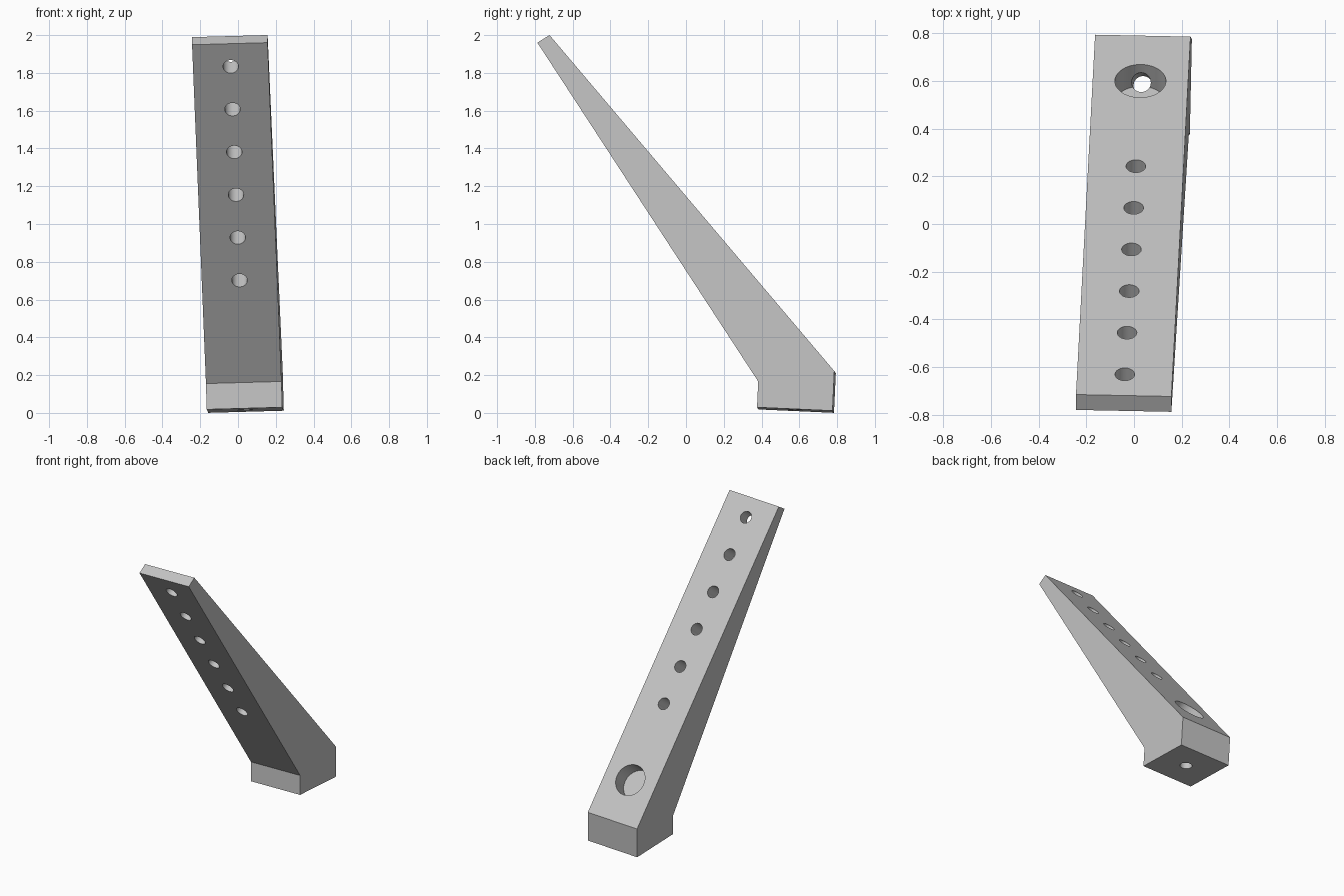
import bpy, bmesh, math
from mathutils import Matrix, Vector, Euler

if "Cube" in bpy.data.objects:
    bpy.data.objects.remove(bpy.data.objects["Cube"], do_unlink=True)

WIDTH = 0.4
HOLE_RADIUS = 0.041

grey = bpy.data.materials.new("plain grey")
grey.use_nodes = True
colour = (0.55, 0.55, 0.55, 1)
grey.diffuse_color = colour
grey.node_tree.nodes["Principled BSDF"].inputs["Base Color"].default_value = colour


def make_object(name, bm):
    mesh = bpy.data.meshes.new(name)
    bmesh.ops.recalc_face_normals(bm, faces=bm.faces)
    bm.to_mesh(mesh)
    bm.free()
    mesh.materials.append(grey)
    obj = bpy.data.objects.new(name, mesh)
    bpy.context.collection.objects.link(obj)
    return obj


def drill(target, centre, direction, radius, start, end):
    """Cut a round hole running from start to end along a direction through centre."""
    axis = Vector(direction).normalized()
    place = (Matrix.Translation(Vector(centre) + axis * (start + end) / 2)
             @ axis.to_track_quat("Z", "Y").to_matrix().to_4x4())
    bm = bmesh.new()
    bmesh.ops.create_cone(bm, cap_ends=True, segments=48, radius1=radius,
                          radius2=radius, depth=end - start, matrix=place)
    cutter = make_object("hole_cutter", bm)
    cutter.hide_render = True
    mod = target.modifiers.new("hole", "BOOLEAN")
    mod.operation = "DIFFERENCE"
    mod.solver = "EXACT"
    mod.object = cutter
    bpy.context.view_layer.objects.active = target
    bpy.ops.object.modifier_apply(modifier=mod.name)
    bpy.data.objects.remove(cutter, do_unlink=True)


# Bracket body: side profile (y, z) extruded across the width
profile = [(0, 0), (0.4, 0), (0.4, 0.21), (-1.1875, 1.92), (-1.25, 1.877), (0, 0.137)]
bm = bmesh.new()
side = bm.faces.new([bm.verts.new((-WIDTH / 2, y, z)) for y, z in profile])
extruded = bmesh.ops.extrude_face_region(bm, geom=[side])
bmesh.ops.translate(bm, vec=(WIDTH, 0, 0),
                    verts=[v for v in extruded["geom"] if isinstance(v, bmesh.types.BMVert)])
bracket = make_object("angled_bracket", bm)

# Row of six holes through the arm
first, last = Vector((0, -0.277, 0.745)), Vector((0, -1.130, 1.789))
tilt = math.radians(40)
for i in range(6):
    drill(bracket, first.lerp(last, i / 5), (0, math.cos(tilt), math.sin(tilt)),
          HOLE_RADIUS, -0.4, 0.4)

# Wide recess square to the sloping back, and a bolt hole down through the foot
back_slope = Vector((0, -1.5875, 1.71))
back_normal = (0, back_slope.z, -back_slope.y)
drill(bracket, (0, 0.2, 0.425), back_normal, 0.107, -0.12, 0.2)
drill(bracket, (0, 0.2, 0), (0, 0, 1), 0.04, -0.1, 0.42)

# Slight lean of the whole bracket
lean = Euler((-0.045, -0.028, -0.02)).to_matrix().to_4x4()
bracket.data.transform(Matrix.Translation((0.034, 0.38, 0.024)) @ lean)

bpy.ops.object.select_all(action="DESELECT")
bracket.select_set(True)
bpy.context.view_layer.objects.active = bracket
bpy.ops.object.shade_smooth_by_angle(angle=math.radians(30))
